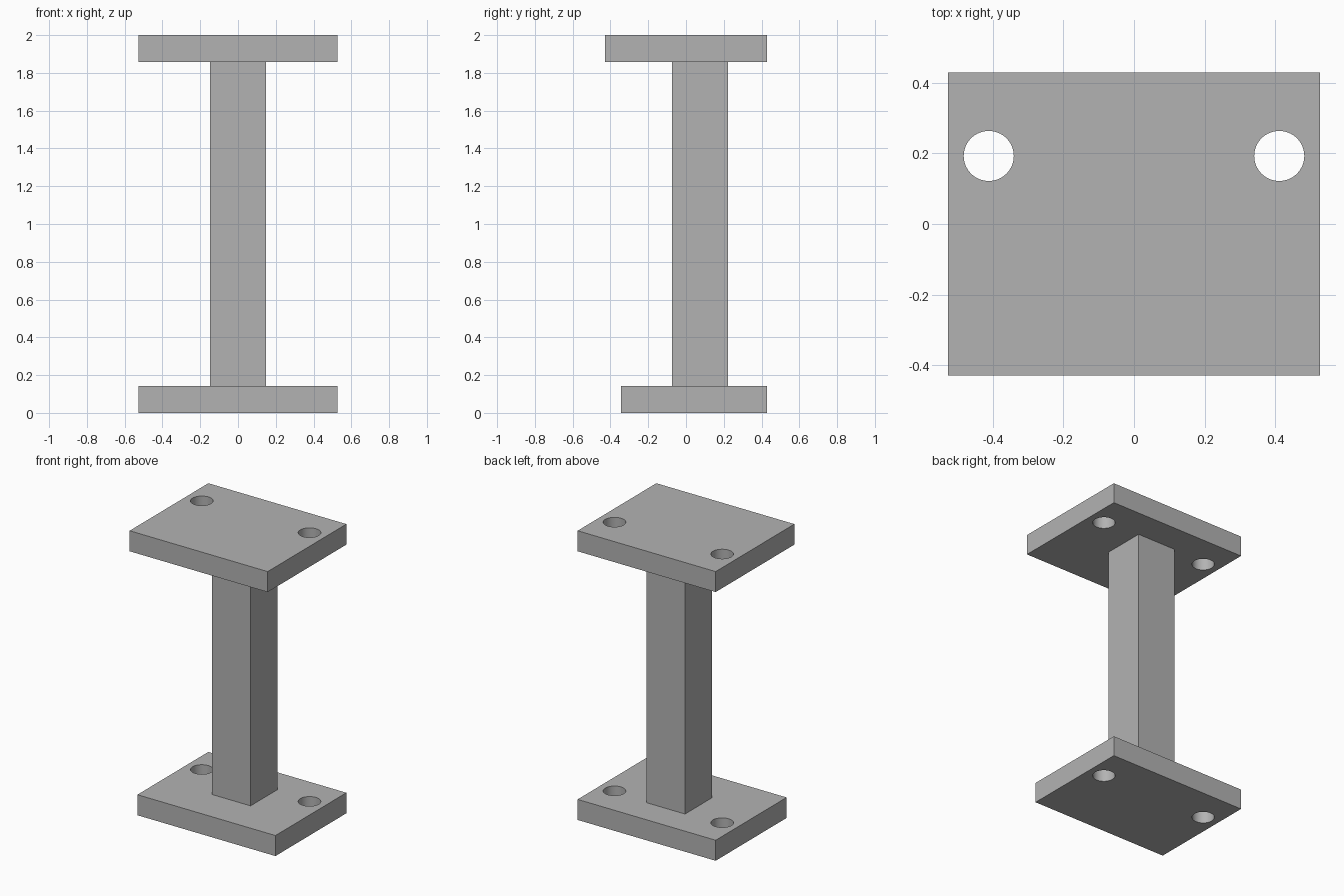
import bpy
import math

default_cube = bpy.data.objects.get("Cube")
if default_cube:
    bpy.data.objects.remove(default_cube, do_unlink=True)

HALF_WIDTH = 0.528
BACK = 0.43
THICK = 0.142
HEIGHT = 2.0
HOLE_X, HOLE_Y, HOLE_RADIUS = 0.412, 0.193, 0.071

# Single plain grey finish
grey = bpy.data.materials.new("plain_grey")
grey.use_nodes = True
colour = (0.45, 0.45, 0.45, 1)
grey.diffuse_color = colour
grey.node_tree.nodes["Principled BSDF"].inputs["Base Color"].default_value = colour


def box(name, low, high):
    """Box spanning two opposite corners."""
    centre = [(a + b) / 2 for a, b in zip(low, high)]
    bpy.ops.mesh.primitive_cube_add(size=1, location=centre)
    obj = bpy.context.object
    obj.name = name
    obj.scale = [b - a for a, b in zip(low, high)]
    bpy.ops.object.transform_apply(location=False, rotation=False, scale=True)
    obj.data.materials.append(grey)
    return obj


def drilled_plate(name, front, bottom):
    """Flat plate with a pair of round bolt holes near the back."""
    plate = box(name, (-HALF_WIDTH, front, bottom), (HALF_WIDTH, BACK, bottom + THICK))
    for side in (-1, 1):
        bpy.ops.mesh.primitive_cylinder_add(
            vertices=64, radius=HOLE_RADIUS, depth=THICK * 2,
            location=(side * HOLE_X, HOLE_Y, bottom + THICK / 2))
        cutter = bpy.context.object
        cutter.name = "hole_cutter"
        cutter.hide_render = True
        cutter.data.materials.append(grey)
        bpy.context.view_layer.objects.active = plate
        cut = plate.modifiers.new("bolt_hole", 'BOOLEAN')
        cut.operation = 'DIFFERENCE'
        cut.solver = 'EXACT'
        cut.object = cutter
        bpy.ops.object.modifier_apply(modifier=cut.name)
        bpy.data.objects.remove(cutter, do_unlink=True)
    # Smooth hole walls, crisp rims
    bpy.ops.object.select_all(action='DESELECT')
    plate.select_set(True)
    bpy.context.view_layer.objects.active = plate
    bpy.ops.object.shade_smooth_by_angle(angle=math.radians(30))
    return plate


# Base and the deeper top plate, flush at the back
drilled_plate("base_plate", -0.345, 0)
drilled_plate("top_plate", -BACK, HEIGHT - THICK)

# Square column between the plates
box("column", (-0.148, -0.074, THICK), (0.148, 0.222, HEIGHT - THICK))
